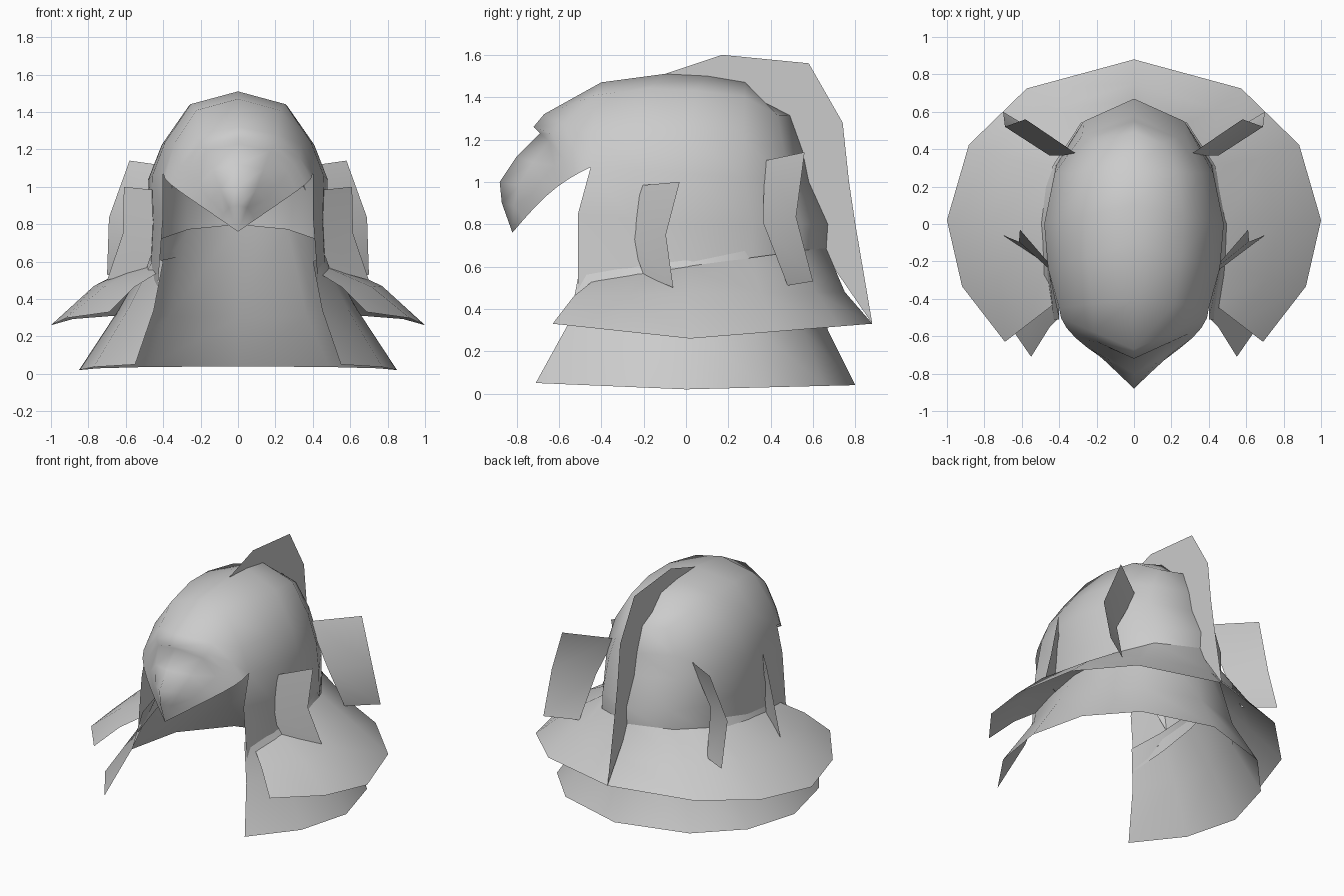
import bpy, bmesh
from math import asin, cos, sin, pi, radians
from mathutils import Vector

cube = bpy.data.objects.get("Cube")
if cube:
    bpy.data.objects.remove(cube)

metal = bpy.data.materials.new("plain_grey")
metal.use_nodes = True
grey = (0.6, 0.6, 0.6, 1)
metal.diffuse_color = grey
metal.node_tree.nodes["Principled BSDF"].inputs["Base Color"].default_value = grey


def loft(name, ribs, sides=(1, -1)):
    """Skin neighbouring ribs with quads, once per side, and weld the seams."""
    bm = bmesh.new()
    for side in sides:
        grid = [[bm.verts.new((side * x, y, z)) for x, y, z in rib] for rib in ribs]
        for front, back in zip(grid, grid[1:]):
            for i in range(min(len(front), len(back)) - 1):
                quad = [front[i], front[i + 1], back[i + 1], back[i]]
                if side < 0:
                    quad.reverse()
                bm.faces.new(quad)
    bmesh.ops.remove_doubles(bm, verts=bm.verts, dist=0.002)
    for face in bm.faces:
        face.smooth = True
    mesh = bpy.data.meshes.new(name)
    bm.to_mesh(mesh)
    bm.free()
    mesh.materials.append(metal)
    obj = bpy.data.objects.new(name, mesh)
    bpy.context.collection.objects.link(obj)


def ring(front, side, back):
    """Half an open oval, from its front end past the widest point to the back."""
    front, side, back = Vector(front), Vector(side), Vector(back)
    gap = asin(front.x / side.x)
    points = []
    for angle in (gap, (gap + pi / 2) / 2, pi / 2, radians(118), radians(145), pi):
        if angle < pi / 2:
            point = side.lerp(front, cos(angle) / cos(gap))
        else:
            point = side.lerp(back, -cos(angle))
        point.x = side.x * sin(angle)
        points.append(point)
    return points


def arch(crown, edge):
    """Half an arch falling from a crown point (y, z) to an edge point."""
    top = Vector((0, *crown))
    points = []
    for out, up in ((0, 1), (.55, .85), (.85, .4), (1, 0)):
        point = top.lerp(edge, out)
        point.z = edge.z + (top.z - edge.z) * up
        points.append(point)
    return points


# Dome: arches over the crown that carry on down the side walls
cheek_ring = ring((.4, -.45, 1.07), (.48, 0, 1.04), (0, .58, 1))
wall_ring = ring((.4, -.51, .85), (.47, 0, .8), (0, .67, .8))
base_ring = ring((.43, -.51, .45), (.48, 0, .56), (0, .66, .65))
crown_line = [(-.4, 1.47), (-.1, 1.51), (.1, 1.5), (.28, 1.47), (.38, 1.37), (.38, 1.37)]
dome_ribs = [
    arch(crown, cheek) + [wall, base]
    for crown, cheek, wall, base in zip(crown_line, cheek_ring, wall_ring, base_ring)
]

# Bird head: arches shrink along a bowed jaw line, over the brow to the hooked tip
beak_line = [(-.82, .76), (-.87, .9), (-.88, 1), (-.8, 1.12),
             (-.69, 1.23), (-.72, 1.26), (-.67, 1.32)]
beak_tip = Vector((0, *beak_line[0]))
cheek = cheek_ring[0]
head_ribs = []
for i, crown in enumerate(beak_line):
    share = i / len(beak_line)
    jaw = beak_tip.lerp(cheek, share)
    jaw.x = cheek.x * sin(share * pi / 2)
    jaw.z += .04 * sin(share * pi)
    head_ribs.append(arch(crown, jaw))
loft("bird_head_helmet", head_ribs + dome_ribs)

# Upper brim flaring out around the dome
brim_inner = ring((.43, -.43, .54), (.49, 0, .6), (0, .66, .69))
brim_middle = ring((.56, -.53, .46), (.77, 0, .47), (0, .75, .48))
brim_outer = ring((.69, -.63, .33), (1, .02, .26), (0, .88, .33))
loft("upper_brim", list(zip(brim_inner, brim_middle, brim_outer)))

# Lower neck guard, starting inside the dome
guard_top = ring((.4, -.5, .6), (.46, 0, .66), (0, .58, .8))
guard_middle = ring((.45, -.55, .34), (.64, 0, .34), (0, .67, .3))
guard_rim = ring((.55, -.71, .05), (.85, 0, .02), (0, .8, .04))
loft("neck_guard", list(zip(guard_top, guard_middle, guard_rim)))

# Thin crest standing on the centre line, rooted in the rearmost rib
crest_edge = [(.17, 1.6), (.58, 1.56), (.74, 1.28), (.77, 1), (.8, .8), (.88, .33)]
crest_start = Vector((0, *crown_line[1]))
crest_ribs = [(crest_start, crest_start)]
for root, edge in zip(dome_ribs[-1], crest_edge):
    crest_ribs.append((root, Vector((0, *edge))))
loft("crest", crest_ribs, sides=(1,))


def feather(name, top, bottom, bow):
    """Plate between a top and a bottom edge, bowed at half height."""
    middle = [(Vector(a) + Vector(b)) / 2 + Vector(bow) for a, b in zip(top, bottom)]
    loft(name, [top, middle, bottom])


# Feather plates standing out from the sides
feather("front_feathers",
        top=[(.42, -.25, .98), (.61, -.03, 1)],
        bottom=[(.49, -.2, .56), (.7, -.06, .5)],
        bow=(-.04, -.05, 0))
feather("back_feathers",
        top=[(.3, .37, 1.1), (.58, .56, 1.14)],
        bottom=[(.5, .48, .51), (.7, .6, .53)],
        bow=(.05, -.06, 0))
